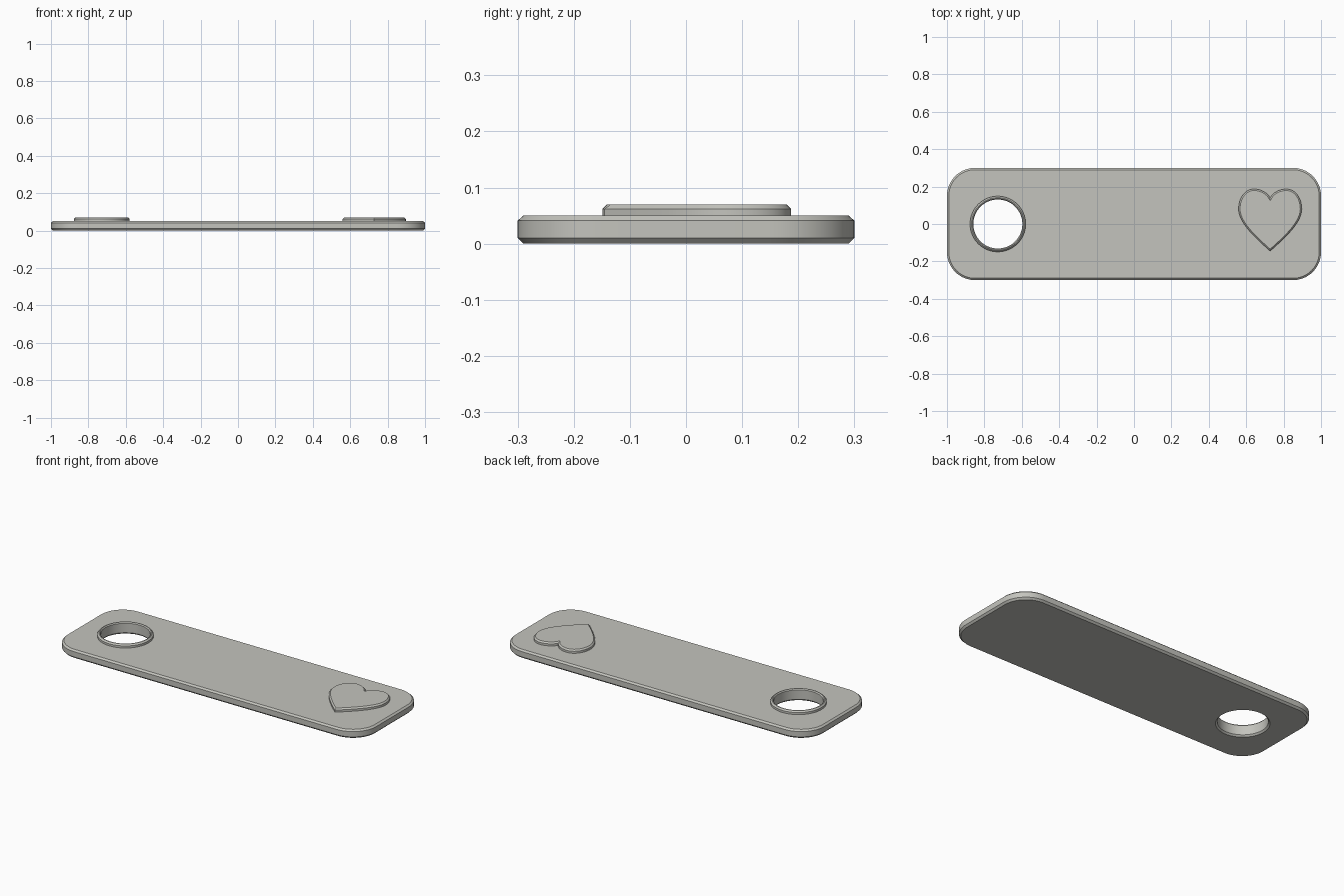
import bpy, bmesh, math
from mathutils import Vector
from mathutils.geometry import interpolate_bezier

if "Cube" in bpy.data.objects:
    bpy.data.objects.remove(bpy.data.objects["Cube"])

grey = bpy.data.materials.new("warm grey")
grey.diffuse_color = (0.55, 0.55, 0.51, 1)
grey.use_nodes = True
grey.node_tree.nodes["Principled BSDF"].inputs["Base Color"].default_value = grey.diffuse_color


def circle(cx, cy, r, n=64, a0=0.0, sweep=math.tau):
    return [Vector((cx + r * math.cos(a0 + sweep * i / n),
                    cy + r * math.sin(a0 + sweep * i / n))) for i in range(n)]


def rounded_rectangle(hx, hy, r, n=16):
    pts = []
    for k, (sx, sy) in enumerate([(1, 1), (-1, 1), (-1, -1), (1, -1)]):
        for i in range(n + 1):
            a = math.pi / 2 * (k + i / n)
            pts.append(Vector((sx * (hx - r) + r * math.cos(a),
                               sy * (hy - r) + r * math.sin(a))))
    return pts


def heart(cx):
    # right half from the tip up to the notch, then mirrored
    knots = [((0, -.145), (.06, -.09), (.169, 0), (.169, .08)),
             ((.169, .08), (.169, .14), (.134, .187), (.087, .187)),
             ((.087, .187), (.05, .187), (.015, .168), (0, .14))]
    half = []
    for a, b, c, d in knots:
        seg = interpolate_bezier(Vector(a), Vector(b), Vector(c), Vector(d), 17)
        half += [Vector(p[:2]) for p in seg[:-1]]
    half.append(Vector((0, .14)))
    full = half + [Vector((-p.x, p.y)) for p in half[-2:0:-1]]
    return [p + Vector((cx, 0)) for p in full]


def inset(pts, d):
    # mitred inward offset of a counter-clockwise outline
    out = []
    for i, p in enumerate(pts):
        e1 = (p - pts[i - 1]).normalized()
        e2 = (pts[(i + 1) % len(pts)] - p).normalized()
        n1, n2 = Vector((-e1.y, e1.x)), Vector((-e2.y, e2.x))
        out.append(p + (n1 + n2) * (d / (1 + n1.dot(n2))))
    return out


def loft(bm, layers):
    # walls through a stack of (outline, height); returns first and last edge loops
    rings = [[bm.verts.new((p.x, p.y, z)) for p in pts] for pts, z in layers]
    n = len(rings[0])
    for lo, hi in zip(rings, rings[1:]):
        for i in range(n):
            j = (i + 1) % n
            bm.faces.new((lo[i], lo[j], hi[j], hi[i]))
    return [[bm.edges.get((r[i], r[(i + 1) % n])) for i in range(n)]
            for r in (rings[0], rings[-1])]


def finish(bm, name):
    bmesh.ops.recalc_face_normals(bm, faces=bm.faces)
    mesh = bpy.data.meshes.new(name)
    bm.to_mesh(mesh)
    bm.free()
    mesh.materials.append(grey)
    ob = bpy.data.objects.new(name, mesh)
    bpy.context.collection.objects.link(ob)
    bpy.ops.object.select_all(action='DESELECT')
    ob.select_set(True)
    bpy.context.view_layer.objects.active = ob
    bpy.ops.object.shade_smooth_by_angle(angle=math.radians(30))


# chamfered tag plate with a raised rim around its through hole
bm = bmesh.new()
rim = rounded_rectangle(1, .3, .15)
small = inset(rim, .01)
outer = loft(bm, [(small, 0), (rim, .01), (rim, .041), (small, .05)])
hole_profile = [(.14, 0), (.131, .009), (.131, .064), (.136, .07),
                (.141, .07), (.149, .062), (.149, .05)]
hole = loft(bm, [(circle(-.728, 0, r), z) for r, z in hole_profile])
for a, b in zip(outer, hole):
    bmesh.ops.triangle_fill(bm, use_beauty=True, edges=a + b)
finish(bm, "tag_plate")

# raised heart with a chamfered top edge
bm = bmesh.new()
outline = heart(.728)
ends = loft(bm, [(outline, .05), (outline, .062), (inset(outline, .008), .07)])
bmesh.ops.triangle_fill(bm, use_beauty=True, edges=ends[1])
finish(bm, "raised_heart")
